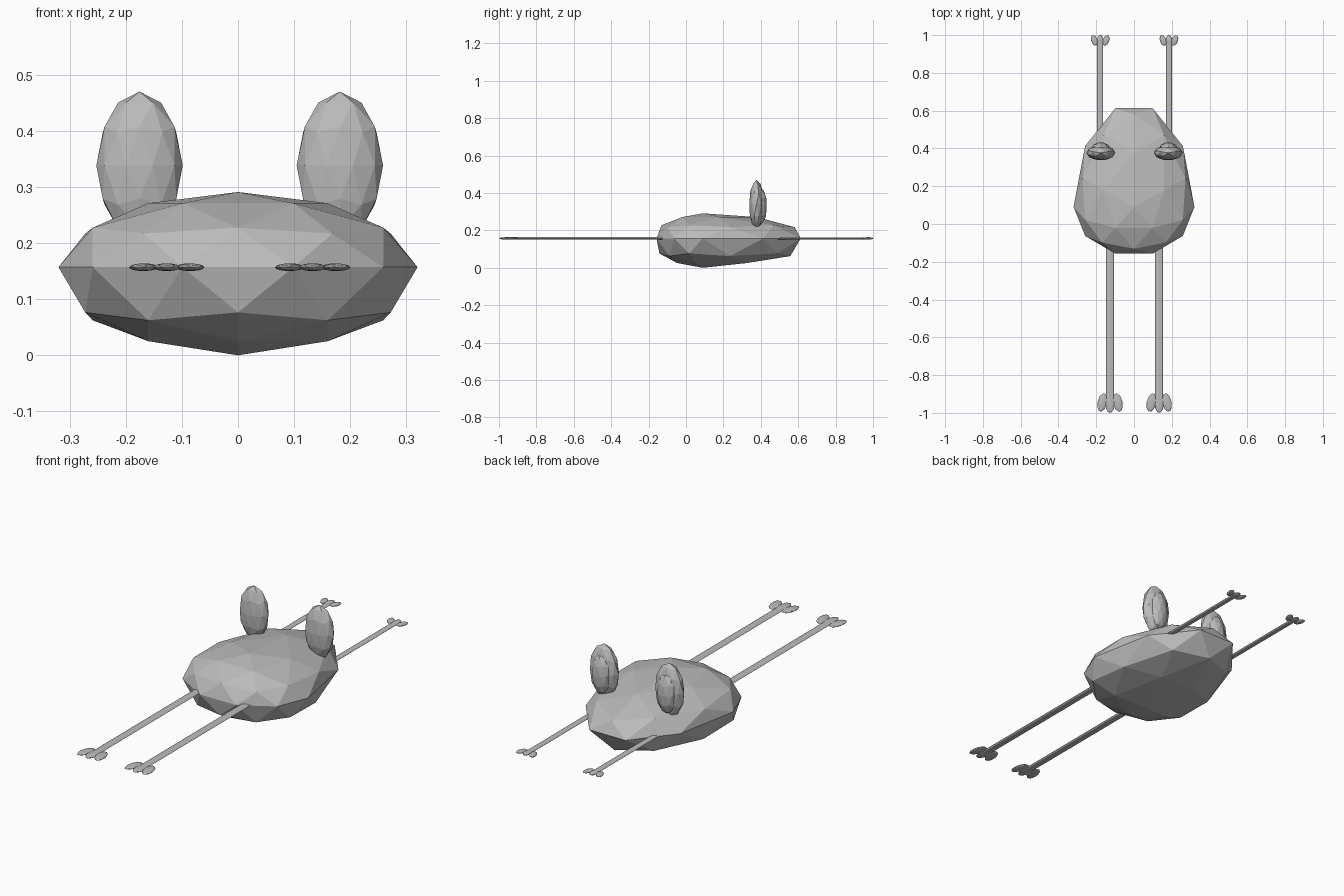
import bpy, bmesh, math
from mathutils import Matrix, Vector

if "Cube" in bpy.data.objects:
    bpy.data.objects.remove(bpy.data.objects["Cube"])

grey = bpy.data.materials.new("plain_grey")
grey.diffuse_color = (0.5, 0.5, 0.5, 1)
grey.use_nodes = True
grey.node_tree.nodes["Principled BSDF"].inputs["Base Color"].default_value = grey.diffuse_color
Z = 0.157    # height of the widest line, shared by legs and feet
DX = 0.003   # small sideways offset of the limbs and ears


def finish(bm, name):
    bmesh.ops.recalc_face_normals(bm, faces=bm.faces)
    me = bpy.data.meshes.new(name)
    bm.to_mesh(me)
    bm.free()
    me.materials.append(grey)
    ob = bpy.data.objects.new(name, me)
    bpy.context.collection.objects.link(ob)
    return ob


def ball():
    bm = bmesh.new()
    bmesh.ops.create_icosphere(bm, subdivisions=2, radius=1,
                               matrix=Matrix.Rotation(math.pi / 2, 4, 'Z'))
    return bm


def blob(name, centre, half, turn=0):
    bm = ball()
    m = (Matrix.Translation(centre) @ Matrix.Rotation(turn, 4, 'Z')
         @ Matrix.Diagonal((*half, 1)))
    bmesh.ops.transform(bm, matrix=m, verts=bm.verts)
    return finish(bm, name)


def leg(name, x, y0, y1, half_w, half_h):
    bm = bmesh.new()
    bmesh.ops.create_cone(bm, cap_ends=True, segments=8, radius1=1, radius2=1, depth=1)
    m = (Matrix.Translation((x, (y0 + y1) / 2, Z))
         @ Matrix.Diagonal((half_w, abs(y1 - y0), half_h, 1))
         @ Matrix.Rotation(math.pi / 2, 4, 'X'))
    bmesh.ops.transform(bm, matrix=m, verts=bm.verts)
    return finish(bm, name)


# egg-shaped body: long taper to +y, short round end to -y
bm = ball()
for v in bm.verts:
    x, y, z = v.co
    low = 0.155 * min(1, -z * 1.0) if z < -0.8 else 0.18 * -z
    v.co = (0.32 * x,
            0.09 + y * (0.55 if y > 0 else 0.26),
            Z + (0.134 * z if z > 0 else -(low + (0.002 if z < -0.99 else 0))))
finish(bm, "body")

for s, side in ((-1, "left"), (1, "right")):
    # ears with a smaller inner ear on the +y side
    ex = s * 0.1785 + DX
    blob(side + "_ear", (ex, 0.377, 0.338), (0.077, 0.04, 0.132))
    blob(side + "_inner_ear", (ex, 0.397, 0.328), (0.05, 0.036, 0.1))
    # legs
    fx, bx = s * 0.13 + DX, s * 0.182 + DX
    leg(side + "_front_leg", fx, -0.08, -0.94, 0.021, 0.007)
    leg(side + "_back_leg", bx, 0.36, 0.97, 0.016, 0.006)
    # three splayed toes per foot
    for t in (-1, 0, 1):
        blob(f"{side}_front_toe_{t + 2}", (fx + t * 0.041, -0.95 + 0.005 * abs(t), Z),
             (0.025, 0.05, 0.007), t * math.radians(12))
        blob(f"{side}_back_toe_{t + 2}", (bx + t * 0.031, 0.972, Z),
             (0.017, 0.0295, 0.007), -t * math.radians(20))
